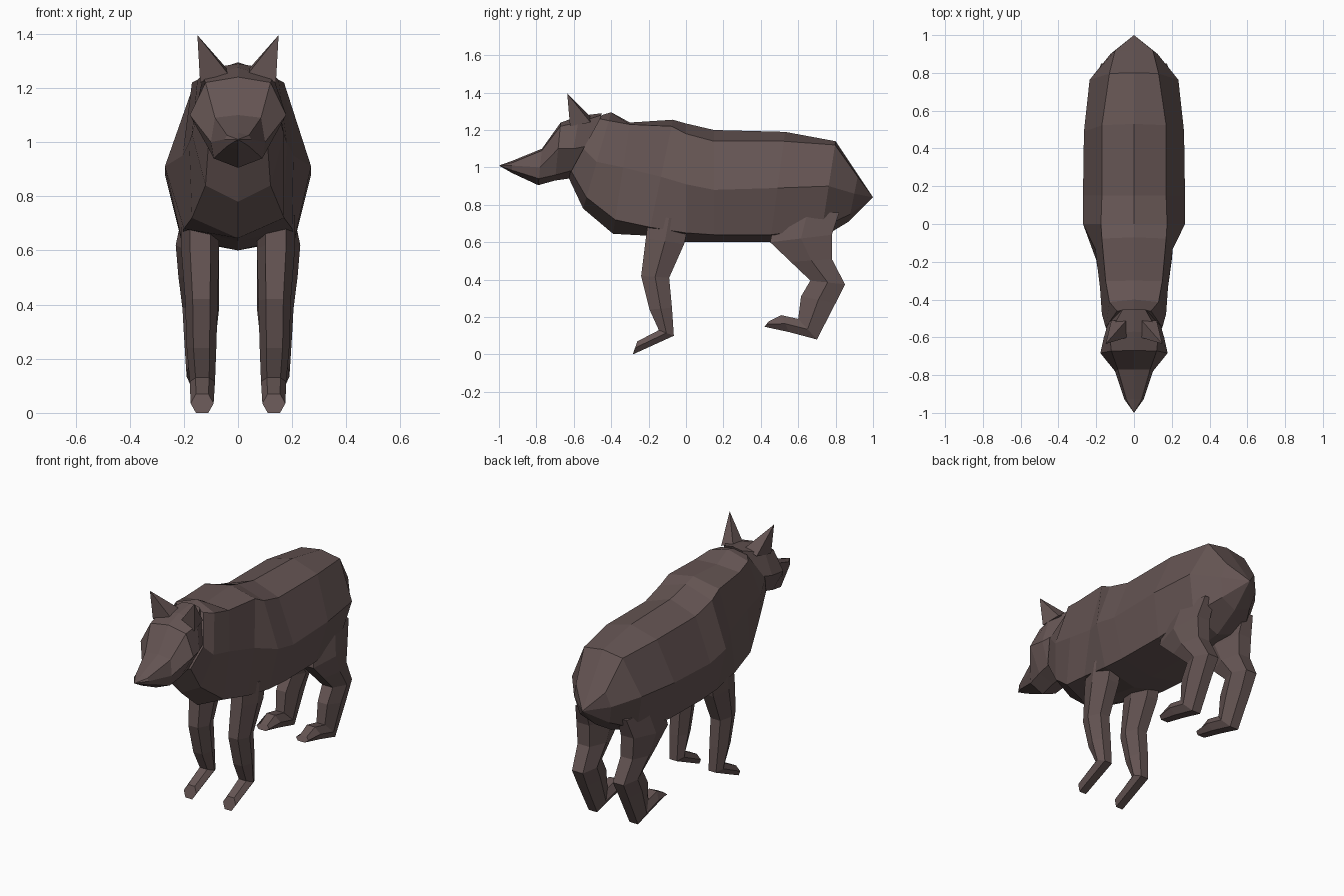
import bpy, bmesh

fur = bpy.data.materials.new("dark brown fur")
fur.diffuse_color = (0.13, 0.09, 0.087, 1)


def loft(name, rings, mirror=False, tips=(None, None)):
    """Skin a list of equal-length rings; close ends with a cap or a tip."""
    bm = bmesh.new()
    rows = [[bm.verts.new(p) for p in r] for r in rings]
    n = len(rows[0])
    for a, b in zip(rows, rows[1:]):
        for i in range(n):
            j = (i + 1) % n
            bm.faces.new((a[i], a[j], b[j], b[i]))
    for row, tip in ((rows[0], tips[0]), (rows[-1], tips[1])):
        if tip is None:
            bm.faces.new(row)
        else:
            t = bm.verts.new(tip)
            for i in range(n):
                bm.faces.new((row[i], row[(i + 1) % n], t))
    bmesh.ops.recalc_face_normals(bm, faces=bm.faces)
    me = bpy.data.meshes.new(name)
    bm.to_mesh(me)
    bm.free()
    me.materials.append(fur)
    ob = bpy.data.objects.new(name, me)
    bpy.context.collection.objects.link(ob)
    if mirror:
        ob.modifiers.new("mirror", 'MIRROR').use_mirror_merge = False
    return ob


def section(yt, yb, zt, wt, ze, wm, zm, wl, zl, zb):
    """Symmetric eight-sided body section, leaning from yt (top) to yb (bottom)."""
    half = [(0, zt), (wt, ze), (wm, zm), (wl, zl), (0, zb)]
    half += [(-x, z) for x, z in half[3:0:-1]]
    # small flat belly: the bottom centre is kept, so the ring stays eight-sided
    return [(x, yt + (yb - yt) * (zt - z) / (zt - zb), z) for x, z in half]


def limb(yf, zf, yb, zb, xi, xo):
    """Hexagonal leg section between a front point and a back point."""
    c, q = (xi + xo) / 2, (xo - xi) * 0.27
    ym, zm = (yf + yb) / 2, (zf + zb) / 2
    return [(c - q, yf, zf), (c + q, yf, zf), (xo, ym, zm),
            (c + q, yb, zb), (c - q, yb, zb), (xi, ym, zm)]


# Body: neck, chest, barrel, rump and pointed tail stub
loft("body", [section(*s) for s in (
    (-.45, -.63, 1.28, .09, 1.26, .15, 1.10, .11, .98, .95),
    (-.40, -.55, 1.295, .13, 1.25, .17, 1.03, .12, .84, .78),
    (-.30, -.39, 1.24, .15, 1.23, .18, 1.00, .17, .72, .645),
    (-.07, -.20, 1.255, .17, 1.22, .205, .95, .20, .68, .635),
    (.00, .00, 1.235, .175, 1.18, .27, .91, .21, .65, .60),
    (.15, .15, 1.20, .17, 1.14, .27, .88, .21, .64, .60),
    (.53, .45, 1.19, .17, 1.14, .265, .89, .205, .64, .60),
    (.80, .72, 1.14, .13, 1.12, .235, .90, .18, .68, .62),
    (.92, .87, .96, .10, .95, .125, .86, .10, .75, .71),
)], tips=(None, (0, 1, .84)))

# Head: cheeks, sloping forehead and tapering snout
loft("head", [section(*s) for s in (
    (-.45, -.55, 1.29, .06, 1.28, .13, 1.12, .08, .98, .95),
    (-.57, -.63, 1.275, .13, 1.24, .16, 1.10, .10, .98, .94),
    (-.67, -.70, 1.24, .12, 1.22, .178, 1.10, .10, .96, .93),
    (-.77, -.79, 1.10, .085, 1.09, .10, 1.00, .09, .94, .905),
    (-.93, -.93, 1.035, .04, 1.025, .05, 1.01, .04, .985, .97),
)], tips=(None, (0, -1, 1.01)))

# Ears: four-sided spikes
loft("ears", [[(.035, -.60, 1.25), (.14, -.62, 1.22),
               (.12, -.51, 1.24), (.04, -.51, 1.27)]],
     mirror=True, tips=(None, (.15, -.635, 1.395)))

# Front legs with paws
loft("front_legs", [limb(*s) for s in (
    (-.20, .74, .02, .72, .07, .21),
    (-.215, .62, -.01, .59, .07, .21),
    (-.24, .42, -.09, .41, .075, .195),
    (-.195, .24, -.075, .25, .08, .19),
    (-.145, .13, -.065, .10, .085, .178),
    (-.26, .07, -.285, .0, .09, .175),
)], mirror=True)

# Hind legs: thigh, hock and paw
loft("hind_legs", [limb(*s) for s in (
    (.48, .76, .82, .76, .08, .20),
    (.45, .60, .78, .64, .07, .23),
    (.56, .495, .78, .51, .07, .22),
    (.665, .395, .85, .375, .07, .205),
    (.615, .31, .80, .275, .08, .20),
    (.60, .19, .70, .08, .085, .19),
    (.51, .21, .55, .12, .085, .185),
    (.44, .175, .42, .148, .09, .175),
)], mirror=True)
